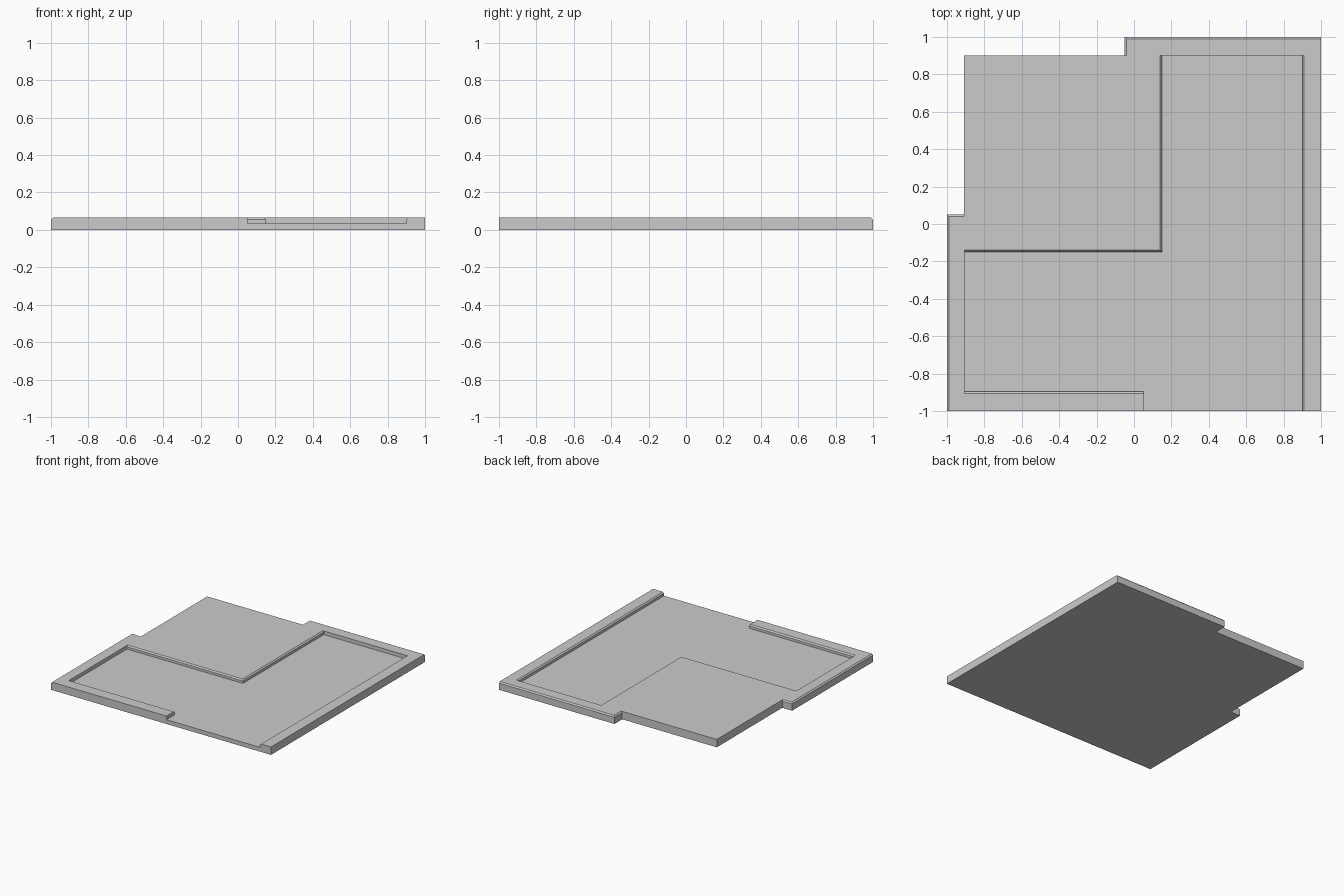
import bpy, bmesh
from mathutils import Vector

if "Cube" in bpy.data.objects:
    bpy.data.objects.remove(bpy.data.objects["Cube"])

FLOOR, SHOULDER, TOP, BEVEL = 0.035, 0.055, 0.065, 0.01

# Raised rim and block, counter-clockwise: x, y, and whether the edge leaving the point is chamfered
RAISED = [
    (1, -1, 0), (1, 1, 1), (-0.05, 1, 1), (-0.05, 0.9, 0),
    (-0.91, 0.9, 0), (-0.91, 0.05, 1), (-1, 0.05, 1), (-1, -1, 0),
    (0.05, -1, 0), (0.05, -0.895, 1), (-0.905, -0.895, 0), (-0.905, -0.15, 1),
    (0.15, -0.15, 1), (0.15, 0.9, 0), (0.9, 0.9, 1), (0.9, -1, 0),
]
points = [Vector((x, y)) for x, y, _ in RAISED]
flags = [f for _, _, f in RAISED]
N = len(points)


def inward(i):
    d = (points[(i + 1) % N] - points[i]).normalized()
    return Vector((-d.y, d.x)) * BEVEL * flags[i]


inset = [points[i] + inward(i - 1) + inward(i) for i in range(N)]

bm = bmesh.new()


def ring(pts, z):
    return [bm.verts.new((p.x, p.y, z)) for p in pts]


def bridge(low, high):
    n = len(low)
    for i in range(n):
        j = (i + 1) % n
        bm.faces.new((low[i], low[j], high[j], high[i]))


# Raised walls with chamfered upper edge
base, shoulder, top = ring(points, FLOOR), ring(points, SHOULDER), ring(inset, TOP)
bridge(base, shoulder)
bridge(shoulder, top)
bm.faces.new(top)

# Recessed floor, open at the front
bm.faces.new(base[8:16][::-1])

# Slab below, following the outer outline
outer = base[:9] + [base[15]]
ground = ring([v.co for v in outer], 0)
bridge(ground, outer)
bm.faces.new(ground[::-1])

bmesh.ops.recalc_face_normals(bm, faces=bm.faces[:])
mesh = bpy.data.meshes.new("interlocking_tile")
bm.to_mesh(mesh)
bm.free()
tile = bpy.data.objects.new("interlocking_tile", mesh)
bpy.context.collection.objects.link(tile)
